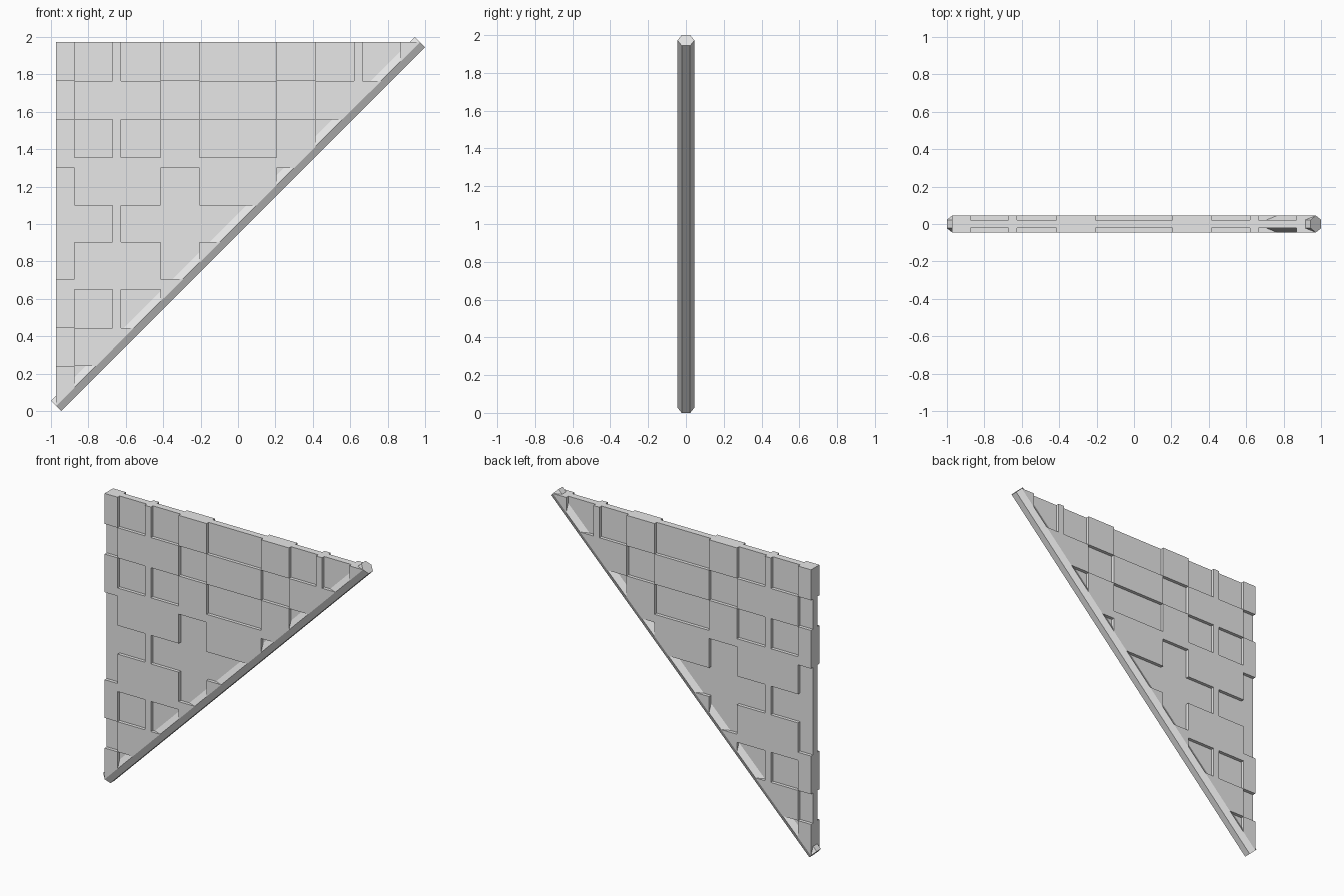
import bpy, bmesh, math
from mathutils import Vector

if "Cube" in bpy.data.objects:
    bpy.data.objects.remove(bpy.data.objects["Cube"], do_unlink=True)

COLOUR = (0.8, 0.8, 0.8, 1)
grey = bpy.data.materials.new("plain_grey")
grey.use_nodes = True
grey.diffuse_color = COLOUR
grey.node_tree.nodes["Principled BSDF"].inputs["Base Color"].default_value = COLOUR

END = 0.9725        # reach of the panel and beam axis from the centre
RADIUS = 0.045      # beam radius, also half the depth of the raised tiles


def add_object(name, bm, thickness=0):
    bmesh.ops.recalc_face_normals(bm, faces=bm.faces)
    mesh = bpy.data.meshes.new(name)
    bm.to_mesh(mesh)
    bm.free()
    mesh.materials.append(grey)
    obj = bpy.data.objects.new(name, mesh)
    bpy.context.collection.objects.link(obj)
    if thickness:
        mod = obj.modifiers.new("depth", "SOLIDIFY")
        mod.thickness = thickness
        mod.offset = 0
    return obj


def flat_face(bm, points):
    return bm.faces.new([bm.verts.new((x, 0, z)) for x, z in points])


# Thin triangular core of the wall
bm = bmesh.new()
flat_face(bm, [(-END, 1 - END), (END, 1 + END), (-END, 1 + END)])
add_object("wall_core", bm, RADIUS)

# Raised tiles on both sides, cut along the slope
columns = [-END, -.875, -.67, -.625, -.415, -.205, .205, .415, .62, .665, .87, END]
rows = [1 + END, 1.765, 1.56, 1.355, 1.30, 1.10, .905, .705, .65, .445, .24, 1 - END]
pattern = [
    "#.#.#.#.#.#",
    ".###.#.####",
    "#.#.#.#....",
    "###########",
    ".###.#.....",
    "..#........",
    ".###.######",
    "###########",
    "#.#.#######",
    ".##########",
    "#..........",
]
bm = bmesh.new()
for r, line in enumerate(pattern):
    for c, mark in enumerate(line):
        if mark == "#":
            x0, x1, z1, z0 = columns[c], columns[c + 1], rows[r], rows[r + 1]
            flat_face(bm, [(x0, z0), (x1, z0), (x1, z1), (x0, z1)])
bmesh.ops.remove_doubles(bm, verts=bm.verts, dist=0.0005)
bmesh.ops.bisect_plane(bm, geom=bm.verts[:] + bm.edges[:] + bm.faces[:], dist=0.0001,
                       plane_co=(0, 0, 1), plane_no=(1, 0, -1), clear_outer=True)
add_object("raised_tiles", bm, 2 * RADIUS)

# Six-sided beam along the slope
bm = bmesh.new()
start = Vector((-END, 0, 1 - END))
across = Vector((-1, 0, 1)).normalized()
ring = []
for i in range(6):
    a = i * math.pi / 3
    ring.append(bm.verts.new(start + across * RADIUS * math.sin(a)
                             + Vector((0, RADIUS * math.cos(a), 0))))
cap = bm.faces.new(ring)
new = bmesh.ops.extrude_face_region(bm, geom=[cap], use_keep_orig=True)["geom"]
bmesh.ops.translate(bm, vec=(2 * END, 0, 2 * END),
                    verts=[g for g in new if isinstance(g, bmesh.types.BMVert)])
add_object("slope_beam", bm)
